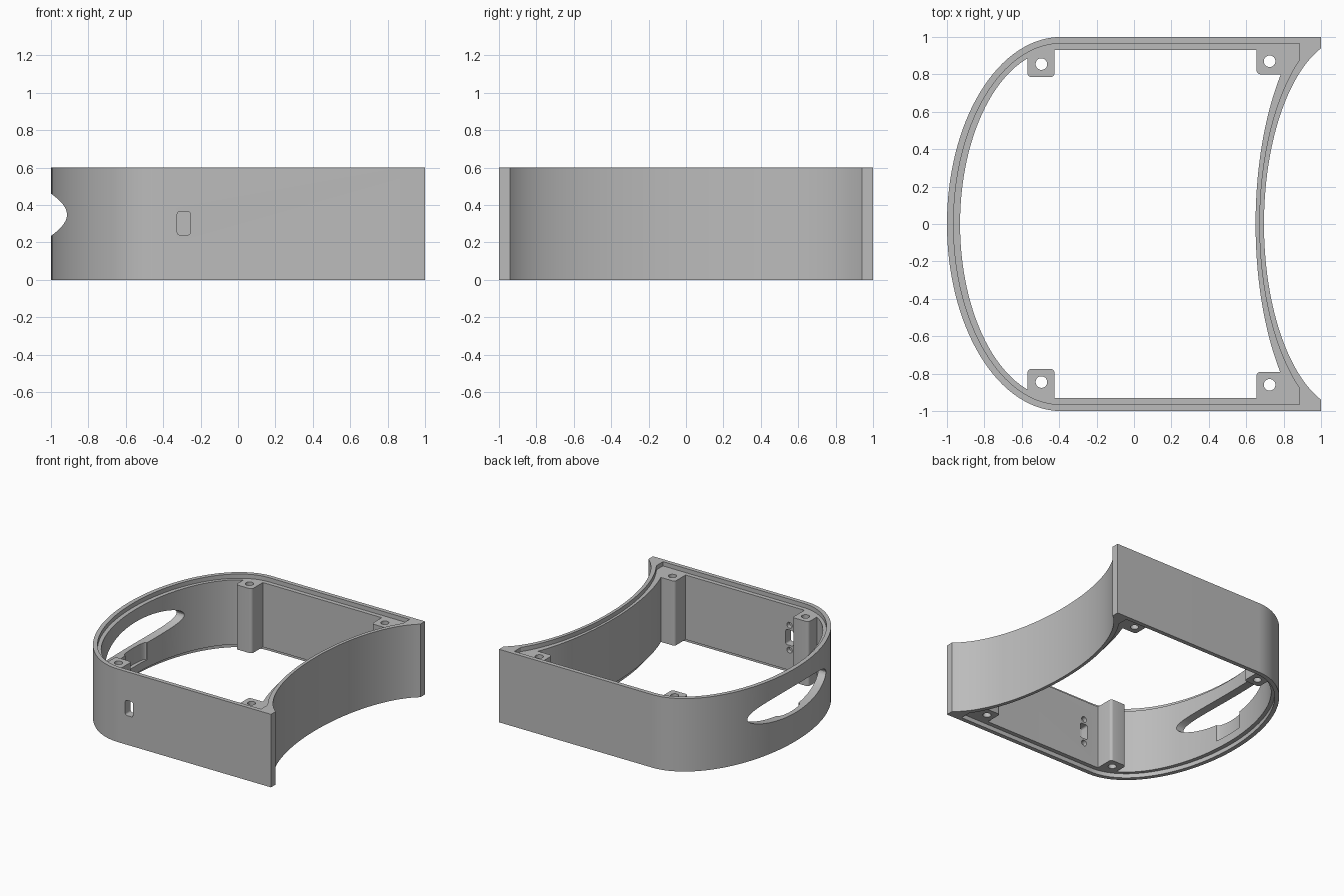
import bpy
import bmesh
from math import sin, cos, pi, sqrt, asin, radians

if "Cube" in bpy.data.objects:
    bpy.data.objects.remove(bpy.data.objects["Cube"], do_unlink=True)

HEIGHT = 0.6
LEDGE = 0.035

grey = bpy.data.materials.new("plain grey")
grey.use_nodes = True
grey.diffuse_color = (0.5, 0.5, 0.5, 1)
grey.node_tree.nodes["Principled BSDF"].inputs["Base Color"].default_value = (0.5, 0.5, 0.5, 1)


def prism(name, points, lo, hi, axis="z"):
    """Extrude a closed 2D outline from lo to hi along an axis."""
    place = {"x": lambda u, v, w: (w, u, v),
             "y": lambda u, v, w: (u, w, v),
             "z": lambda u, v, w: (u, v, w)}[axis]
    bm = bmesh.new()
    low = [bm.verts.new(place(u, v, lo)) for u, v in points]
    high = [bm.verts.new(place(u, v, hi)) for u, v in points]
    bm.faces.new(low)
    bm.faces.new(high)
    for i in range(len(points)):
        j = (i + 1) % len(points)
        bm.faces.new((low[i], low[j], high[j], high[i]))
    bmesh.ops.recalc_face_normals(bm, faces=bm.faces)
    mesh = bpy.data.meshes.new(name)
    bm.to_mesh(mesh)
    bm.free()
    mesh.materials.append(grey)
    obj = bpy.data.objects.new(name, mesh)
    bpy.context.collection.objects.link(obj)
    return obj


def cut(target, cutter):
    """Subtract a cutter and discard it."""
    mod = target.modifiers.new("cut", "BOOLEAN")
    mod.operation = "DIFFERENCE"
    mod.solver = "EXACT"
    mod.object = cutter
    bpy.context.view_layer.objects.active = target
    bpy.ops.object.modifier_apply(modifier=mod.name)
    bpy.data.objects.remove(cutter, do_unlink=True)


def ellipse(cx, cy, rx, ry, n=32):
    return [(cx + rx * cos(2 * pi * i / n), cy + ry * sin(2 * pi * i / n)) for i in range(n)]


def rounded_rect(x0, x1, y0, y1, r, n=5):
    points = []
    corners = ((x1 - r, y1 - r), (x0 + r, y1 - r), (x0 + r, y0 + r), (x1 - r, y0 + r))
    for k, (cx, cy) in enumerate(corners):
        for i in range(n + 1):
            t = (k + i / n) * pi / 2
            points.append((cx + r * cos(t), cy + r * sin(t)))
    return points


def outline(left, hollow, x_end, n=64):
    """Half ellipse on the -x side, straight sides, hollow curve on the +x side."""
    cx, a, b = left
    hx, ha, hb = hollow
    points = [(cx - a * sin(pi * i / n), b * cos(pi * i / n)) for i in range(n + 1)]
    points.append((x_end, -b))
    reach = asin(sqrt(1 - ((hx - x_end) / ha) ** 2))
    for i in range(n + 1):
        t = reach * (2 * i / n - 1)
        points.append((hx - ha * cos(t), hb * sin(t)))
    points.append((x_end, b))
    return points


# Outer shell
frame = prism("frame", outline((-0.39, 0.61, 1.0), (1.158, 0.463, 1.0), 1.0), 0, HEIGHT)

# Central opening, leaving four corner posts standing
opening = prism("opening", outline((-0.41, 0.52, 0.93), (1.15, 0.5, 1.17), 0.84), -0.1, 0.7)
posts = [(-0.57, -0.425, 0.785, 1.1), (0.655, 0.95, 0.80, 1.1),
         (-0.57, -0.425, -1.1, -0.775), (0.655, 0.95, -1.1, -0.79)]
for rect in posts:
    cut(opening, prism("post", rounded_rect(*rect, 0.022), -0.2, 0.8))
cut(frame, opening)

# Stepped ledges for the lids, top and bottom
rim = outline((-0.39, 0.575, 0.965), (1.17, 0.5, 1.07), 0.885)
cut(frame, prism("top_ledge", rim, HEIGHT - LEDGE, 0.7))
cut(frame, prism("bottom_ledge", rim, -0.1, LEDGE))

# Screw holes through the posts
for x, y in ((-0.495, 0.855), (0.725, 0.87), (-0.495, -0.845), (0.725, -0.86)):
    cut(frame, prism("post_hole", ellipse(x, y, 0.031, 0.031), -0.1, 0.7))

# Long window through the curved wall, with a shallow hollow inside below it
cut(frame, prism("window", ellipse(0, 0.348, 0.51, 0.113, 64), -1.3, -0.6, "x"))
cut(frame, prism("hollow", ellipse(-0.93, 0, 0.03, 0.14), 0.1, 0.3))

# Port slot in the front wall, with two blind holes on its inner side
cut(frame, prism("port", rounded_rect(-0.325, -0.255, 0.24, 0.365, 0.015), -1.1, -0.85, "y"))
for z in (0.2, 0.405):
    cut(frame, prism("port_hole", ellipse(-0.29, z, 0.024, 0.024, 24), -0.965, -0.85, "y"))

# Smooth curves, sharp corners
bpy.ops.object.select_all(action="DESELECT")
frame.select_set(True)
bpy.context.view_layer.objects.active = frame
bpy.ops.object.shade_smooth_by_angle(angle=radians(25))
